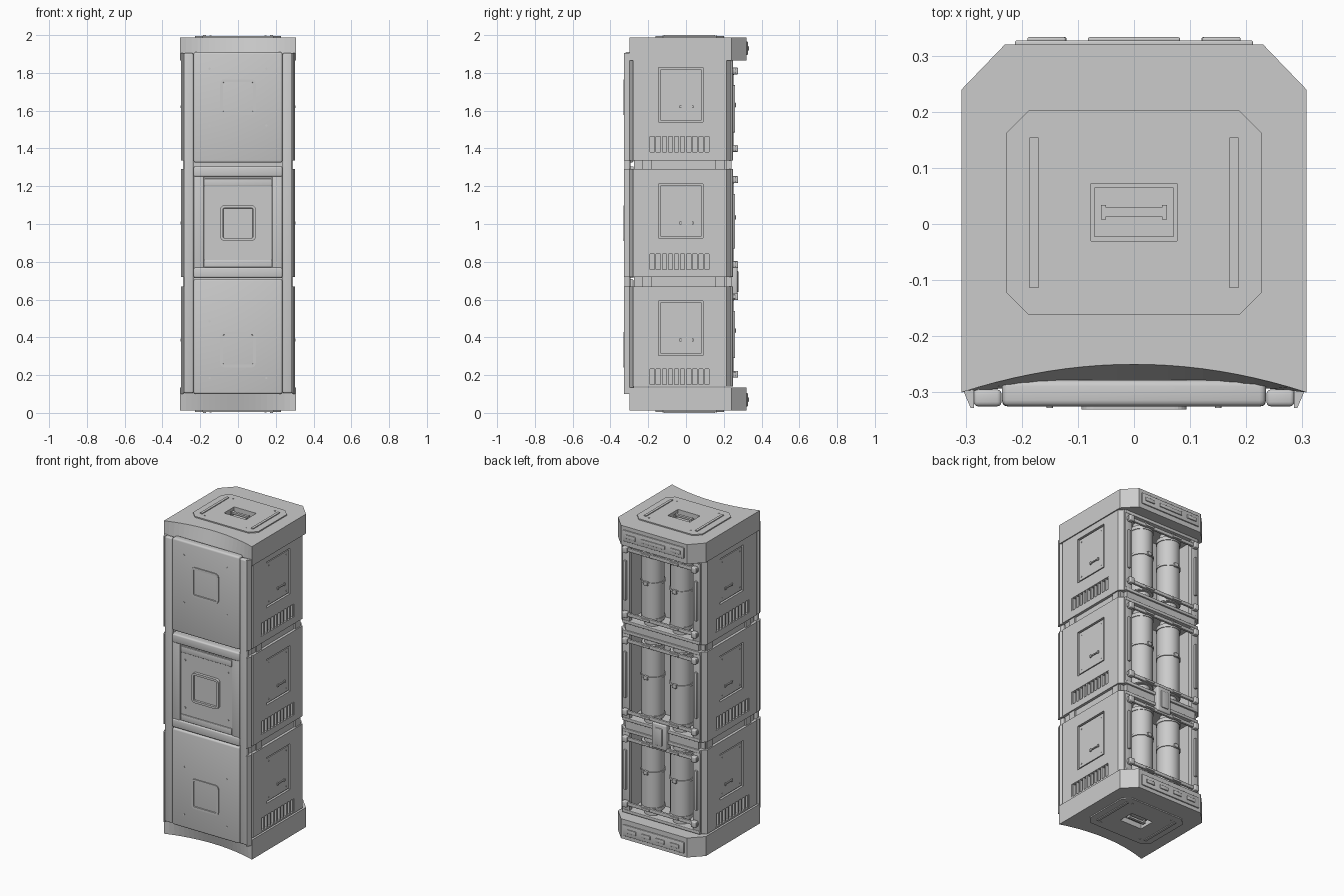
import bpy, bmesh, math
from mathutils import Vector, Matrix

if "Cube" in bpy.data.objects:
    bpy.data.objects.remove(bpy.data.objects["Cube"])

grey = bpy.data.materials.new("light_grey")
grey.use_nodes = True
COLOUR = (0.6, 0.6, 0.6, 1)
grey.diffuse_color = COLOUR
grey.node_tree.nodes["Principled BSDF"].inputs["Base Color"].default_value = COLOUR


def finish(name, bm, smooth=False):
    bmesh.ops.recalc_face_normals(bm, faces=bm.faces)
    mesh = bpy.data.meshes.new(name)
    bm.to_mesh(mesh)
    bm.free()
    mesh.materials.append(grey)
    ob = bpy.data.objects.new(name, mesh)
    bpy.context.collection.objects.link(ob)
    if smooth:
        bpy.ops.object.select_all(action="DESELECT")
        ob.select_set(True)
        bpy.context.view_layer.objects.active = ob
        bpy.ops.object.shade_smooth_by_angle(angle=math.radians(35))
    return ob


def add_box(bm, x, y, z):
    mid = Vector(((x[0] + x[1]) / 2, (y[0] + y[1]) / 2, (z[0] + z[1]) / 2))
    size = Matrix.Diagonal((abs(x[1] - x[0]), abs(y[1] - y[0]), abs(z[1] - z[0]), 1))
    return bmesh.ops.create_cube(bm, size=1, matrix=Matrix.Translation(mid) @ size)


def box(name, x, y, z, bevel=0.0):
    bm = bmesh.new()
    add_box(bm, x, y, z)
    if bevel:
        bmesh.ops.bevel(bm, geom=bm.edges[:], offset=bevel, segments=3, profile=0.5, affect="EDGES")
    return finish(name, bm, bevel > 0)


def prism(name, pts, a, b, axis="Z", far=None, inset=0, depth=0):
    """Extrude a 2D outline from a to b; optionally sink an inset in the end face."""
    put = {"Z": lambda p, t: (p[0], p[1], t), "Y": lambda p, t: (p[0], t, p[1]),
           "X": lambda p, t: (t, p[0], p[1])}[axis]
    bm = bmesh.new()
    low = [bm.verts.new(put(p, a)) for p in pts]
    top = [bm.verts.new(put(p, b)) for p in (far or pts)]
    bm.faces.new(low)
    end = bm.faces.new(top)
    n = len(pts)
    for i in range(n):
        bm.faces.new((low[i], low[(i + 1) % n], top[(i + 1) % n], top[i]))
    bmesh.ops.recalc_face_normals(bm, faces=bm.faces)
    if inset:
        bmesh.ops.inset_region(bm, faces=[end], thickness=inset)
        ring = bmesh.ops.inset_region(bm, faces=[end], thickness=0.002, depth=0)
        bmesh.ops.translate(bm, verts=end.verts, vec=-end.normal * depth)
    return finish(name, bm)


def rod(name, centre, r, length, axis="Z", sides=32):
    bm = bmesh.new()
    turn = {"Z": Matrix(), "Y": Matrix.Rotation(math.pi / 2, 4, "X"),
            "X": Matrix.Rotation(math.pi / 2, 4, "Y")}[axis]
    bmesh.ops.create_cone(bm, cap_ends=True, segments=sides, radius1=r, radius2=r,
                          depth=length, matrix=Matrix.Translation(centre) @ turn)
    return finish(name, bm, True)


def octagon(w, y0, y1, c):
    return [(-w + c, y0), (w - c, y0), (w, y0 + c), (w, y1 - c),
            (w - c, y1), (-w + c, y1), (-w, y1 - c), (-w, y0 + c)]


def rounded(cx, cy, h, r):
    pts = []
    for q, (sx, sy) in enumerate(((1, 1), (-1, 1), (-1, -1), (1, -1))):
        for k in range(6):
            t = math.pi / 2 * (q + k / 5)
            pts.append((cx + sx * (h - r) + r * math.cos(t), cy + sy * (h - r) + r * math.sin(t)))
    return pts


def cap_outline(mid):
    arc = [(0.307 * k / 10, -0.30 + (mid + 0.30) * (1 - (k / 10) ** 2)) for k in range(-10, 11)]
    return arc + [(0.307, 0.24), (0.23, 0.32), (-0.23, 0.32), (-0.307, 0.24)]


# End caps, mirrored top and bottom
for tag, zc in (("top", lambda z: z), ("bottom", lambda z: 2 - z)):
    prism(tag + "_cap", cap_outline(-0.283), zc(1.865), zc(1.988), far=cap_outline(-0.25))
    plate = prism(tag + "_plate", octagon(0.228, -0.162, 0.202, 0.04), zc(1.98), zc(1.995))
    cutter = box("pocket_cutter", (-0.077, 0.077), (-0.03, 0.072), (zc(1.95), zc(2.05)))
    for part in (plate, bpy.data.objects[tag + "_cap"]):
        mod = part.modifiers.new("pocket", "BOOLEAN")
        mod.object, mod.solver = cutter, "EXACT"
        bpy.context.view_layer.objects.active = part
        bpy.ops.object.modifier_apply(modifier="pocket")
    bpy.data.objects.remove(cutter)
    box(tag + "_pocket_floor", (-0.07, 0.07), (-0.023, 0.065), (zc(1.945), zc(1.968)))
    box(tag + "_handle", (-0.05, 0.05), (0.013, 0.029), (zc(1.98), zc(1.992)))
    for s in (-1, 1):
        box(tag + "_handle_end", (s * 0.05, s * 0.059), (0.008, 0.034), (zc(1.965), zc(1.992)))
        box(tag + "_runner", (s * 0.17, s * 0.186), (-0.114, 0.154), (zc(1.99), zc(2.0)))
        for y in (0.16, -0.12):
            rod(tag + "_screw", (s * 0.146, y, zc(1.995)), 0.005, 0.005, sides=12)
    box(tag + "_back_plate", (-0.212, 0.212), (0.315, 0.327), (zc(1.895), zc(1.965)), 0.003)
    slots = ((-0.19, -0.122), (-0.082, 0.082), (0.122, 0.19))
    if tag == "bottom":
        slots = [(x - 0.03, x + 0.03) for x in (-0.15, -0.05, 0.05, 0.15)]
    for x in slots:
        box(tag + "_back_tab", x, (0.325, 0.333), (zc(1.918), zc(1.942)), 0.003)

# Three stacked modules
modules = ((0.14, 0.67, 0.305, 0.15), (0.72, 1.29, 0.925, 0.76), (1.335, 1.865, 1.54, 1.38))
shell = [(-0.3, -0.28), (0.3, -0.28), (0.3, 0.215), (0.275, 0.238), (0.235, 0.238), (0.235, 0.08),
         (-0.235, 0.08), (-0.235, 0.238), (-0.275, 0.238), (-0.3, 0.215)]
for z0, z1, win, grille in modules:
    body = prism("module_shell", shell, z0, z1)
    cuts = bmesh.new()
    for s in (-1, 1):
        add_box(cuts, (s * 0.286, s * 0.33), (-0.145, 0.09), (win, win + 0.288))
        add_box(cuts, (s * 0.27, s * 0.33), (-0.2, 0.132), (grille, grille + 0.082))
    cutter = finish("side_cutter", cuts)
    mod = body.modifiers.new("recess", "BOOLEAN")
    mod.object, mod.solver = cutter, "EXACT"
    bpy.context.view_layer.objects.active = body
    bpy.ops.object.modifier_apply(modifier="recess")
    bpy.data.objects.remove(cutter)

    for s in (-1, 1):
        # Side hatch with grip and screws
        box("side_hatch", (s * 0.28, s * 0.296), (-0.136, 0.081), (win + 0.009, win + 0.279))
        box("hatch_grip", (s * 0.294, s * 0.303), (-0.028, 0.038), (win + 0.077, win + 0.084))
        for y in (-0.03, 0.036):
            box("hatch_grip_end", (s * 0.294, s * 0.304), (y - 0.005, y + 0.005), (win + 0.073, win + 0.088))
        for y in (-0.115, 0.06):
            for z in (win + 0.03, win + 0.258):
                rod("hatch_screw", (s * 0.296, y, z), 0.004, 0.004, "X", 10)
        # Vent louvres
        for k in range(11):
            y = -0.2 + 0.0322 * k
            box("vent_bar", (s * 0.265, s * 0.297), (y, y + 0.01), (grille, grille + 0.082))
        # Front corner flange
        f0, f1 = (0.1 if z0 < 0.2 else z0), (1.905 if z1 > 1.8 else z1)
        prism("front_flange", [(s * x, y) for x, y in ((0.24, -0.275), (0.285, -0.275), (0.303, -0.30),
              (0.291, -0.328), (0.285, -0.328), (0.285, -0.29), (0.24, -0.29))], f0, f1)
        # Rear post with long clip
        box("rear_post", (s * 0.222, s * 0.272), (0.22, 0.248), (z0, z1), 0.003)
        box("rear_post_clip", (s * 0.24, s * 0.256), (0.245, 0.26), (z0 + 0.15, z1 - 0.13), 0.003)

        # Gas cylinder with collars and clamps
        c, mid = (s * 0.1, 0.185), (z0 + z1) / 2
        rod("tank", (*c, mid), 0.066, z1 - z0 - 0.1)
        for z, r, h in ((z0 + 0.04, 0.05, 0.05), (z1 - 0.04, 0.05, 0.05), (mid + 0.03, 0.071, 0.014),
                        (z0 + 0.065, 0.07, 0.02), (z1 - 0.065, 0.07, 0.02)):
            rod("tank_collar", (*c, z), r, h)
        box("tank_clamp", (c[0] - 0.014, c[0] + 0.014), (0.245, 0.264), (mid + 0.018, mid + 0.042), 0.003)

    # Bay floor, ceiling and rear rails
    for a, b, rail in ((z0, z0 + 0.02, z0 + 0.065), (z1 - 0.02, z1, z1 - 0.055)):
        box("bay_plate", (-0.24, 0.24), (0.07, 0.236), (a, b))
        box("rear_edge_beam", (-0.27, 0.27), (0.22, 0.25), (a, b), 0.003)
        box("rear_rail", (-0.262, 0.262), (0.247, 0.262), (rail - 0.011, rail + 0.011), 0.003)
        for s in (-1, 1):
            box("rail_clip", (s * 0.225, s * 0.258), (0.245, 0.276), (rail - 0.018, rail + 0.018), 0.005)
            box("rail_tab", (s * 0.07, s * 0.13), (0.255, 0.268), (rail - 0.007, rail + 0.007), 0.002)

# Joints between the modules
for z0, z1 in ((0.67, 0.72), (1.29, 1.335)):
    box("joint_core", (-0.283, 0.283), (-0.275, 0.215), (z0 - 0.01, z1 + 0.01))
    box("joint_beam", (-0.255, 0.255), (0.2, 0.24), (z0 - 0.01, z1 + 0.01))
    for s in (-1, 1):
        for y in (-0.205, 0.18):
            box("joint_block", (s * 0.27, s * 0.292), (y - 0.025, y + 0.025), (z0, z1))

# Rear connector box
box("connector_box", (-0.05, 0.05), (0.23, 0.272), (0.615, 0.775), 0.008)
box("connector_cover", (-0.025, 0.025), (0.265, 0.278), (0.64, 0.75), 0.004)

# Front panels
for z0, z1 in ((0.1, 0.71), (1.325, 1.91)):
    box("front_panel", (-0.235, 0.235), (-0.325, -0.278), (z0, z1), 0.011)
box("middle_panel", (-0.234, 0.234), (-0.313, -0.278), (0.715, 1.305))
for z0, z1 in ((0.715, 0.77), (1.25, 1.305)):
    box("middle_band", (-0.235, 0.235), (-0.325, -0.28), (z0, z1), 0.009)
for z in (0.79, 1.22):
    box("middle_ledge", (-0.178, 0.178), (-0.32, -0.31), (z - 0.02, z + 0.02), 0.004)
for s in (-1, 1):
    box("middle_rib", (s * 0.18, s * 0.235), (-0.32, -0.28), (0.76, 1.26), 0.004)
    box("front_strip", (s * 0.236, s * 0.286), (-0.325, -0.295), (0.105, 1.905), 0.008)

# Front badges and panel screws
for z, y in ((0.335, -0.325), (1.005, -0.315), (1.672, -0.325)):
    prism("front_badge", rounded(0, z, 0.094, 0.022), y + 0.01, -0.331, "Y", inset=0.014, depth=0.01)
    for s in (-1, 1):
        for dz in (-0.15, 0.15):
            rod("panel_screw", (s * 0.15, y, z + dz), 0.006, 0.006, "Y", 12)
